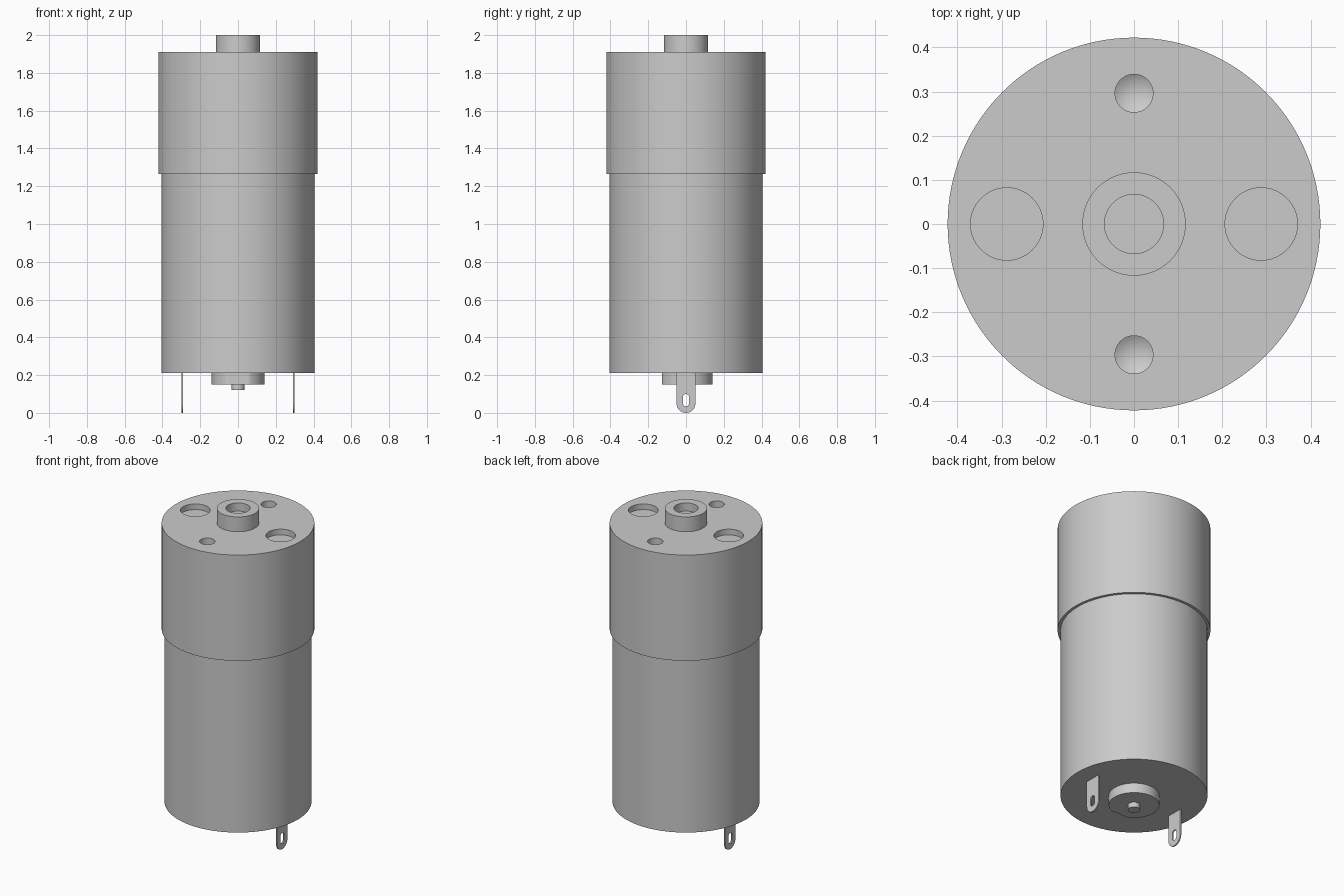
import bpy
import bmesh
from math import cos, sin, pi, radians
from mathutils import Matrix

cube = bpy.data.objects.get("Cube")
if cube:
    bpy.data.objects.remove(cube, do_unlink=True)

metal = bpy.data.materials.new("grey_metal")
metal.use_nodes = True
GREY = (0.6, 0.6, 0.6, 1)
metal.diffuse_color = GREY
metal.node_tree.nodes["Principled BSDF"].inputs["Base Color"].default_value = GREY


def make_object(name, bm):
    bmesh.ops.recalc_face_normals(bm, faces=bm.faces)
    mesh = bpy.data.meshes.new(name)
    bm.to_mesh(mesh)
    bm.free()
    mesh.materials.append(metal)
    obj = bpy.data.objects.new(name, mesh)
    bpy.context.collection.objects.link(obj)
    return obj


def prism(name, outline, low, high):
    """Extrude a closed flat outline from low to high along z."""
    bm = bmesh.new()
    face = bm.faces.new([bm.verts.new((x, y, low)) for x, y in outline])
    new = bmesh.ops.extrude_face_region(bm, geom=[face])["geom"]
    verts = [g for g in new if isinstance(g, bmesh.types.BMVert)]
    bmesh.ops.translate(bm, verts=verts, vec=(0, 0, high - low))
    return make_object(name, bm)


def circle(r, n=96, x=0, y=0):
    return [(x + r * cos(2 * pi * i / n), y + r * sin(2 * pi * i / n)) for i in range(n)]


def slot(r, a, b, n=24):
    """Stadium outline between y centres a and b."""
    low = [(r * cos(pi + pi * i / n), a + r * sin(pi + pi * i / n)) for i in range(n + 1)]
    high = [(r * cos(pi * i / n), b + r * sin(pi * i / n)) for i in range(n + 1)]
    return low + high


def drill(name, x, y, r, top, wall, tip):
    """Round cutter ending in a cone."""
    bm = bmesh.new()
    n = 48
    rings = [[bm.verts.new((px, py, z)) for px, py in circle(r, n, x, y)]
             for z in (top + 0.02, top - wall)]
    point = bm.verts.new((x, y, top - wall - tip))
    bm.faces.new(rings[0])
    for i in range(n):
        j = (i + 1) % n
        bm.faces.new((rings[0][i], rings[0][j], rings[1][j], rings[1][i]))
        bm.faces.new((rings[1][i], rings[1][j], point))
    return make_object(name, bm)


def cut(obj, cutter):
    mod = obj.modifiers.new("cut", "BOOLEAN")
    mod.operation = "DIFFERENCE"
    mod.solver = "EXACT"
    mod.object = cutter
    bpy.context.view_layer.objects.active = obj
    bpy.ops.object.modifier_apply(modifier=mod.name)
    bpy.data.objects.remove(cutter, do_unlink=True)


# Motor can and wider gearbox housing
can = prism("motor_can", circle(0.406, 128), 0.21, 1.275)
housing = prism("gearbox_housing", circle(0.422, 128), 1.265, 1.91)

# Recesses and drilled mounting holes in the housing top
for s in (-1, 1):
    cut(housing, prism("recess_cutter", circle(0.082, 64, x=s * 0.288), 1.875, 1.95))
    cut(housing, drill("drill_cutter", 0, s * 0.296, 0.043, 1.91, 0.05, 0.026))

# Output collar with its bore
collar = prism("output_collar", circle(0.117), 1.90, 2.0)
cut(collar, prism("bore_cutter", circle(0.067, 64), 1.95, 2.05))

# Rear bearing boss with one flat side, and shaft stub
boss_outline = [(x, y) for x, y in circle(0.14) if y > -0.127]
boss = prism("rear_boss", [(x, max(y, -0.127)) for x, y in circle(0.14)], 0.15, 0.22)
stub = prism("shaft_stub", circle(0.034, 48), 0.12, 0.16)

# Solder terminals: thin tabs with a rounded end and a slot
parts = [can, housing, collar, boss, stub]
UPRIGHT = Matrix(((0, 0, 1, 0), (1, 0, 0, 0), (0, 1, 0, 0), (0, 0, 0, 1)))
for s, side in ((-1, "right"), (1, "left")):
    tab_outline = slot(0.05, 0.05, 0.17)[:25] + [(0.05, 0.215), (-0.05, 0.215)]
    tab = prism(side + "_terminal", tab_outline, -0.004, 0.004)
    cut(tab, prism("slot_cutter", slot(0.017, 0.052, 0.083), -0.02, 0.02))
    tab.data.transform(Matrix.Translation((s * 0.295, 0, 0)) @ UPRIGHT)
    parts.append(tab)

# Smooth round walls, keeping edges crisp
for obj in bpy.context.view_layer.objects:
    obj.select_set(obj in parts)
bpy.context.view_layer.objects.active = can
bpy.ops.object.shade_smooth_by_angle(angle=radians(25))
